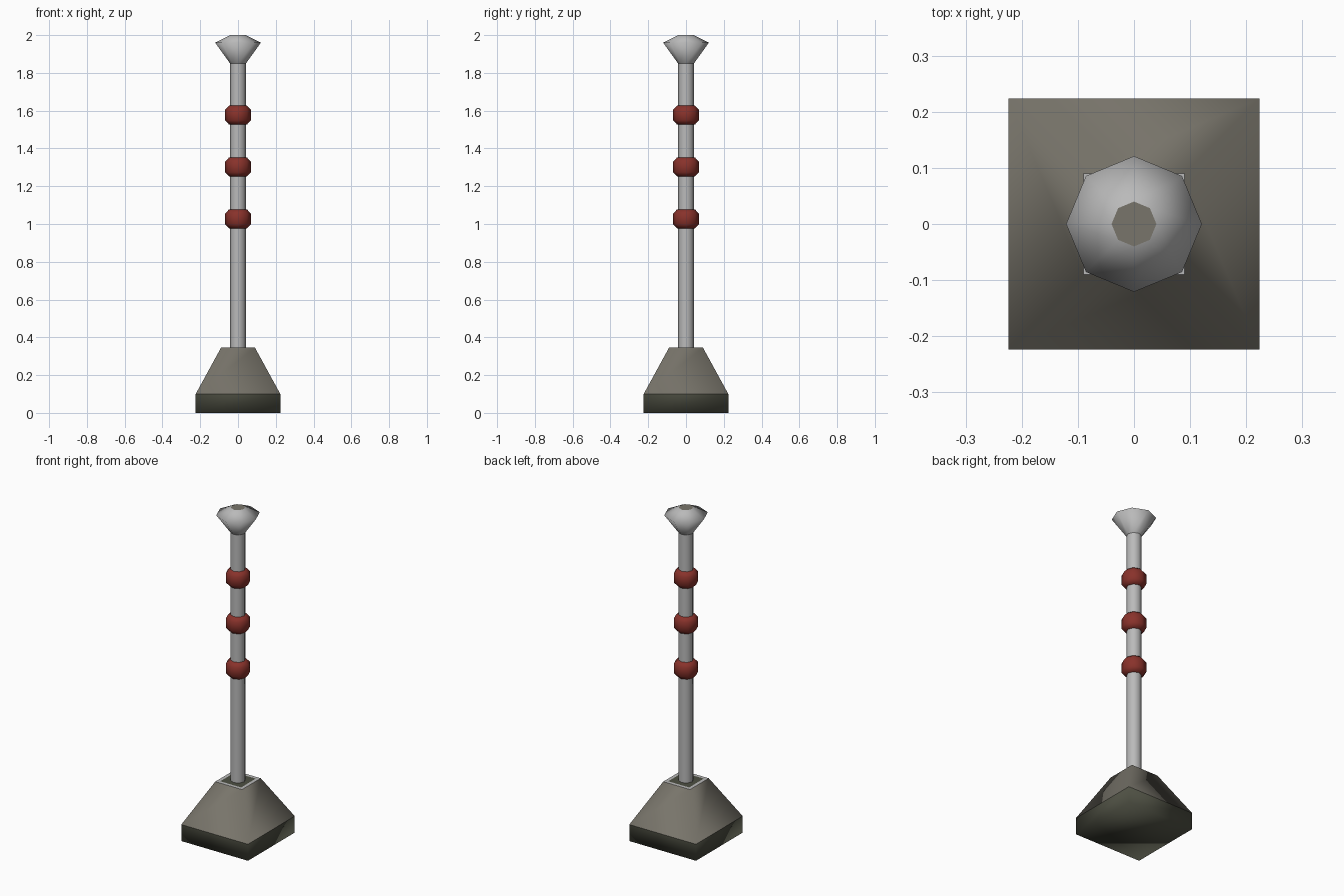
import bpy, math

if "Cube" in bpy.data.objects:
    bpy.data.objects.remove(bpy.data.objects["Cube"])


def material(name, rgb):
    m = bpy.data.materials.new(name)
    m.diffuse_color = (*rgb, 1)
    m.use_nodes = True
    m.node_tree.nodes["Principled BSDF"].inputs["Base Color"].default_value = m.diffuse_color
    return m


METAL = material("light grey metal", (0.49, 0.49, 0.49))
RED = material("dull red", (0.25, 0.032, 0.024))
STONE = material("grey brown concrete", (0.19, 0.178, 0.147))
DARK = material("dark olive", (0.075, 0.078, 0.055))


def lathe(name, profile, sides, mat, turn=0.0, cap_start=False, cap_end=False):
    """Sweep (radius, z) points, listed bottom to top outside, around z."""
    verts, faces = [], []
    for r, z in profile:
        for i in range(sides):
            a = turn + 2 * math.pi * i / sides
            verts.append((r * math.cos(a), r * math.sin(a), z))
    for k in range(len(profile) - 1):
        for i in range(sides):
            j = (i + 1) % sides
            a, b = k * sides, (k + 1) * sides
            faces.append((a + i, a + j, b + j, b + i))
    if cap_start:
        faces.append(tuple(reversed(range(sides))))
    if cap_end:
        n = (len(profile) - 1) * sides
        faces.append(tuple(range(n, n + sides)))
    mesh = bpy.data.meshes.new(name)
    mesh.from_pydata(verts, [], faces)
    mesh.materials.append(mat)
    mesh.polygons.foreach_set("use_smooth", [True] * len(faces))
    ob = bpy.data.objects.new(name, mesh)
    bpy.context.collection.objects.link(ob)
    return ob


def square(name, profile, mat, **caps):
    """Square section; profile gives half widths."""
    return lathe(name, [(h * math.sqrt(2), z) for h, z in profile], 4, mat,
                 math.pi / 4, **caps)


# Square foot: dark block, sloped top, pale rim and dark inset floor
square("foot_block", [(0.224, 0), (0.224, 0.1)], DARK, cap_start=True)
square("foot_slope", [(0.224, 0.1), (0.09, 0.345)], STONE)
square("foot_rim", [(0.09, 0.345), (0.07, 0.345)], METAL)
square("foot_floor", [(0.07, 0.345)], DARK, cap_end=True)

# Pole and flared head with a flat top plate
lathe("pole", [(0.042, 0.345), (0.042, 1.85)], 8, METAL)
lathe("flared_head", [(0.042, 1.85), (0.121, 1.96), (0.04, 2.0)], 8, METAL)
lathe("head_plate", [(0.04, 2.0)], 8, STONE, cap_end=True)

# Three red rings
for n, z in enumerate((1.027, 1.302, 1.577)):
    lathe(f"ring_{n + 1}", [(0.04, z - 0.05), (0.048, z - 0.05), (0.068, z - 0.028),
                            (0.068, z + 0.028), (0.048, z + 0.05), (0.04, z + 0.05)],
          8, RED)
